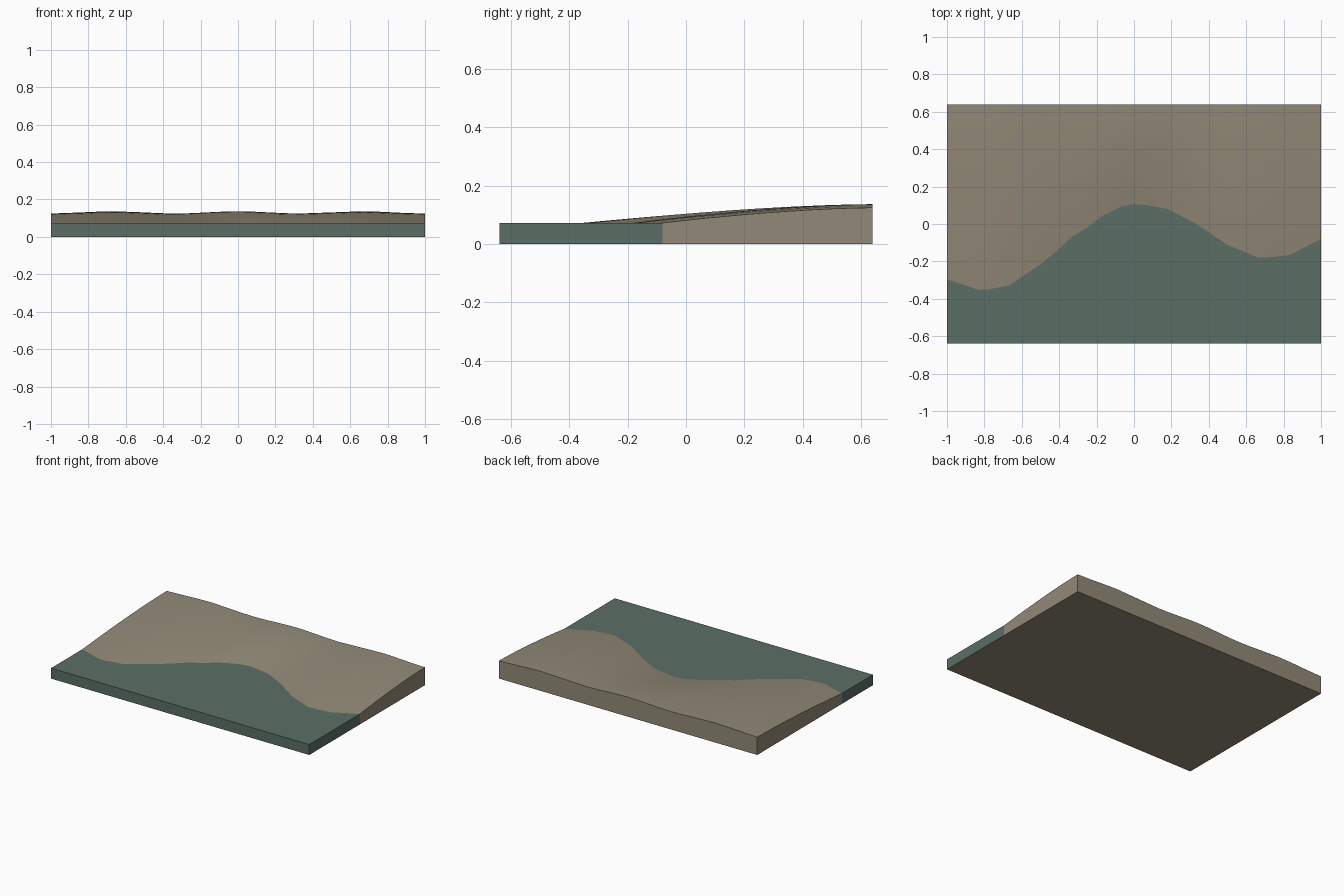
import bpy, bmesh, math

if "Cube" in bpy.data.objects:
    bpy.data.objects.remove(bpy.data.objects["Cube"])

HALF_Y = 0.64
WATER_Z = 0.073
ROWS = 12

# Shoreline from left to right, as seen from above
SHORE = [(-1, -0.295), (-0.83, -0.352), (-0.78, -0.35), (-0.667, -0.328),
         (-0.5, -0.215), (-0.42, -0.15), (-0.333, -0.07), (-0.26, -0.025),
         (-0.167, 0.045), (-0.06, 0.095), (0, 0.106), (0.06, 0.102), (0.18, 0.08),
         (0.25, 0.045), (0.333, 0.0), (0.5, -0.112), (0.667, -0.18), (0.72, -0.178),
         (0.833, -0.166), (0.9, -0.13), (1, -0.08)]


def material(name, rgb):
    m = bpy.data.materials.new(name)
    m.diffuse_color = (*rgb, 1)
    m.use_nodes = True
    m.node_tree.nodes["Principled BSDF"].inputs["Base Color"].default_value = m.diffuse_color
    return m


LAND = material("sandy_land", (0.29, 0.254, 0.188))
WATER = material("deep_green_water", (0.104, 0.158, 0.13))


def land_height(x, t):
    """Slope rising from the shore (t=0) to a gently rolling back edge (t=1)."""
    top = 0.131 + 0.006 * math.cos(3 * math.pi * x)
    return WATER_Z + (top - WATER_Z) * (1 - (1 - t) ** 1.6)


def slab(name, grid, mats, open_side):
    """Block with a gridded top, outer walls and a base; open_side row gets no wall."""
    bm = bmesh.new()
    top = [[bm.verts.new(p) for p in row] for row in grid]
    nr, nc = len(grid), len(grid[0])
    for a, b in zip(top, top[1:]):
        for i in range(nc - 1):
            bm.faces.new((a[i], a[i + 1], b[i + 1], b[i]))
    # outline of the grid, counter-clockwise
    ring = [(0, i) for i in range(nc)] + [(r, nc - 1) for r in range(1, nr)]
    ring += [(nr - 1, i) for i in range(nc - 2, -1, -1)] + [(r, 0) for r in range(nr - 2, 0, -1)]
    low = [bm.verts.new((grid[r][c][0], grid[r][c][1], 0)) for r, c in ring]
    for k, (r, c) in enumerate(ring):
        n = (k + 1) % len(ring)
        r2, c2 = ring[n]
        if r == r2 == open_side:
            continue
        bm.faces.new((top[r2][c2], top[r][c], low[k], low[n]))
    # base strips, coloured like the land
    at = dict(zip(ring, low))
    for i in range(nc - 1):
        left = [at[(r, 0)] for r in range(nr - 2, 0, -1)] if i == 0 else []
        right = [at[(r, nc - 1)] for r in range(1, nr - 1)] if i == nc - 2 else []
        loop = [at[(0, i)], at[(0, i + 1)], *right, at[(nr - 1, i + 1)], at[(nr - 1, i)], *left]
        f = bm.faces.new(loop[::-1])
        f.material_index = len(mats) - 1
    bm.normal_update()
    me = bpy.data.meshes.new(name)
    bm.to_mesh(me)
    bm.free()
    for m in mats:
        me.materials.append(m)
    ob = bpy.data.objects.new(name, me)
    bpy.context.collection.objects.link(ob)
    bpy.ops.object.select_all(action='DESELECT')
    ob.select_set(True)
    bpy.context.view_layer.objects.active = ob
    bpy.ops.object.shade_smooth_by_angle(angle=math.radians(30))
    return ob


# Rising land behind the shoreline
land = [[(x, s + (HALF_Y - s) * r / ROWS, land_height(x, r / ROWS)) for x, s in SHORE]
        for r in range(ROWS + 1)]
slab("land", land, [LAND], 0)

# Flat water in front of it
water = [[(x, -HALF_Y, WATER_Z) for x, s in SHORE], [(x, s, WATER_Z) for x, s in SHORE]]
slab("water", water, [WATER, LAND], 1)
